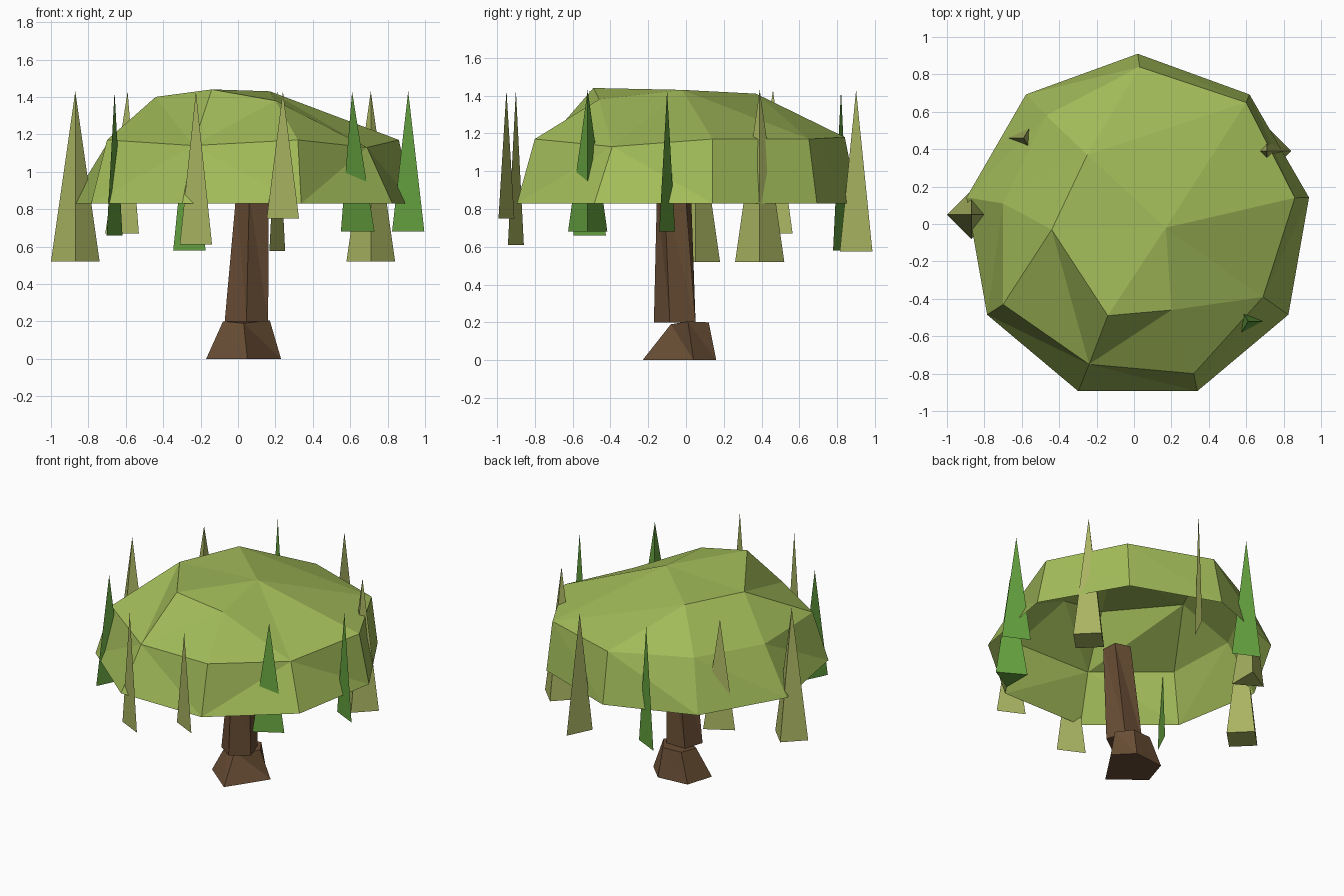
import bpy
from math import cos, sin, radians, pi

if "Cube" in bpy.data.objects:
    bpy.data.objects.remove(bpy.data.objects["Cube"])


def material(name, rgb):
    m = bpy.data.materials.new(name)
    m.diffuse_color = (*rgb, 1)
    m.use_nodes = True
    m.node_tree.nodes["Principled BSDF"].inputs["Base Color"].default_value = m.diffuse_color
    return m


LEAF = material("leaf", (0.36, 0.50, 0.10))
OLIVE = material("olive", (0.40, 0.46, 0.12))
GREEN = material("green", (0.13, 0.36, 0.05))
BARK = material("bark", (0.14, 0.075, 0.035))


def add(name, verts, faces, mat):
    me = bpy.data.meshes.new(name)
    me.from_pydata(verts, [], faces)
    me.update()
    me.materials.append(mat)
    ob = bpy.data.objects.new(name, me)
    bpy.context.collection.objects.link(ob)
    return ob


def ring(cx, cy, z, r, n, start):
    return [(cx + r * cos(radians(start) + 2 * pi * k / n),
             cy + r * sin(radians(start) + 2 * pi * k / n), z) for k in range(n)]


def loft(name, low, high, mat):
    # closed, triangulated solid between two rings
    n = len(low)
    faces = [tuple(reversed(range(n))), tuple(range(n, 2 * n))]
    for k in range(n):
        j = (k + 1) % n
        faces += [(k, j, n + k), (j, n + j, n + k)]
    return add(name, low + high, faces, mat)


# canopy: open nine-sided dome with an uneven shoulder and crown
rim = ring(0.02, -0.02, 0.83, 0.93, 9, -30)
shoulder = [(.69, -.39, 1.13), (.86, .14, 1.17), (.60, .65, 1.17),
            (.03, .84, 1.18), (-.47, .58, 1.17), (-.70, .11, 1.15),
            (-.70, -.43, 1.17), (-.24, -.75, 1.14), (.32, -.80, 1.17)]
crown = [(.17, -.02, 1.43), (-.25, .37, 1.41), (-.44, -.03, 1.40),
         (-.14, -.49, 1.44), (.20, -.46, 1.38)]
faces = []
for k in range(9):
    j = (k + 1) % 9
    if k in (6, 8):
        faces += [(k, 9 + j, 9 + k), (k, j, 9 + j)]
    else:
        faces += [(k, j, 9 + k), (j, 9 + j, 9 + k)]
# each crown point fans out over a span of shoulder points
for i, (a, b) in enumerate([(0, 2), (2, 5), (5, 7), (7, 7), (7, 9)]):
    for o in range(a, b):
        faces.append((18 + i, 9 + o, 9 + (o + 1) % 9))
    faces.append((18 + i, 9 + b % 9, 18 + (i + 1) % 5))
faces += [(18, 19, 20), (18, 20, 21), (18, 21, 22)]
add("canopy", rim + shoulder + crown, faces, LEAF)

# trunk and flared root
loft("trunk", ring(.045, -.048, .20, .122, 5, -90),
     ring(.085, -.062, .88, .095, 5, -105), BARK)
loft("root",
     [(.05, -.23, 0), (.23, .04, 0), (.11, .16, 0), (-.11, .14, 0), (-.17, -.05, 0)],
     [(.03, -.08, .19), (.17, .01, .205), (.10, .12, .2), (-.04, .11, .2), (-.08, 0, .2)],
     BARK)

# solid hanging leaf spikes: x, y, base z, radius, sides, start angle
for i, (x, y, z, r, n, a, mat) in enumerate([
        (-.87, .05, .52, .13, 4, 0, OLIVE), (.71, .39, .52, .13, 4, 0, OLIVE),
        (.61, -.52, .68, .12, 3, 0, GREEN), (-.59, .46, .67, .12, 3, 180, OLIVE)]):
    add(f"solid_spike_{i}", ring(x, y, z, r, n, a) + [(x, y, 1.43)],
        [tuple(reversed(range(n)))] + [(k, (k + 1) % n, n) for k in range(n)], mat)

# flat hanging leaf spikes: x, y, base z, turn angle
for i, (x, y, z, a, mat) in enumerate([
        (.24, -.95, .75, -26, OLIVE), (-.225, -.90, .61, -26, OLIVE),
        (.91, -.10, .68, -26, GREEN), (-.26, .82, .58, -26, GREEN),
        (.21, .90, .575, 64, OLIVE), (-.66, -.51, .66, 64, GREEN)]):
    add(f"flat_spike_{i}", ring(x, y, z, .096, 2, a) + [(x, y, 1.43)], [(0, 1, 2)], mat)
